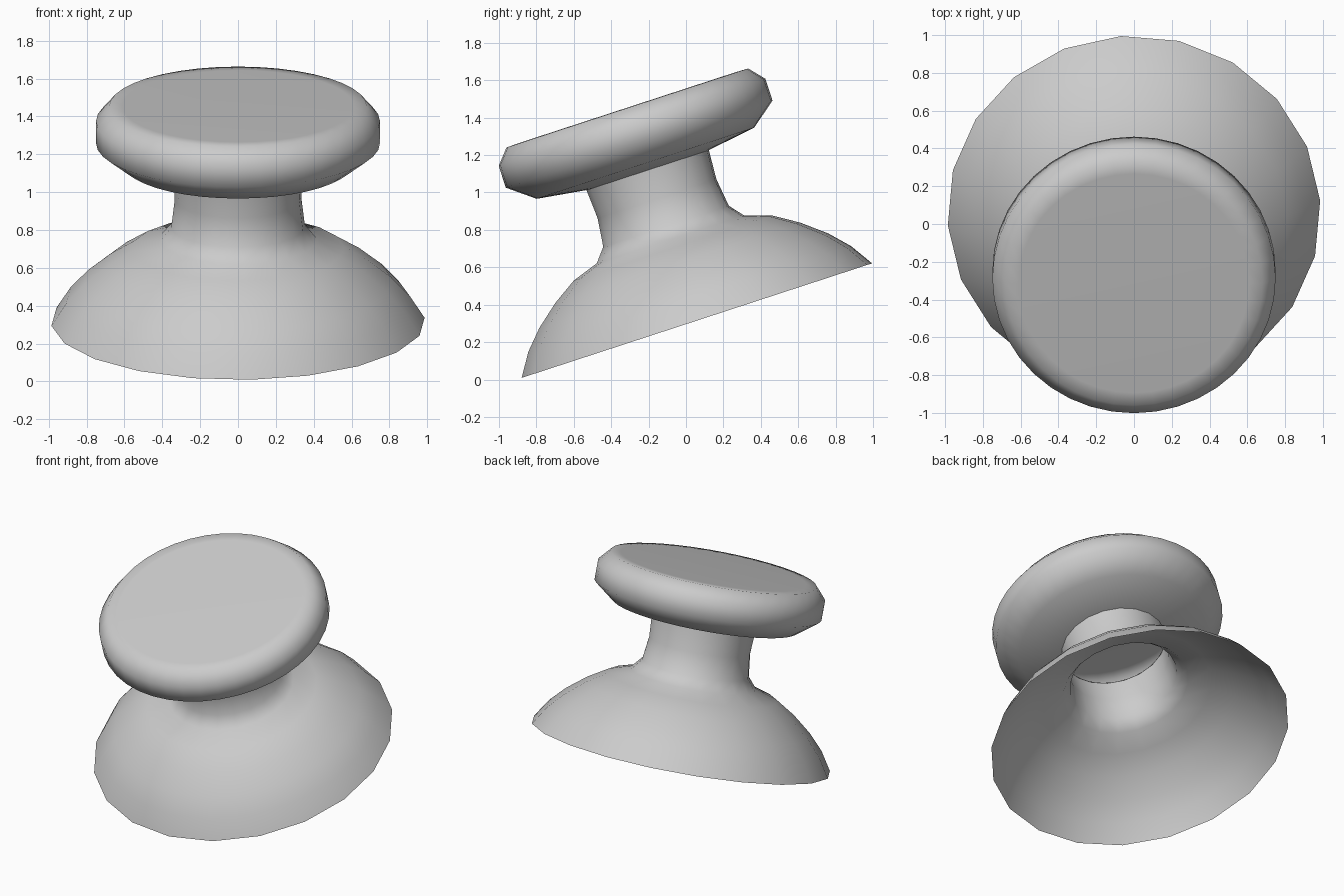
import bpy, bmesh, math
from mathutils import Matrix

if "Cube" in bpy.data.objects:
    bpy.data.objects.remove(bpy.data.objects["Cube"])

# shared tilted axis: origin at the centre of the open skirt rim
TILT = Matrix.Translation((0, 0.058, 0.315)) @ Matrix.Rotation(math.radians(18.1), 4, 'X')


def lathe(name, profile, sides, offset=0.0, cap_top=False):
    """Revolve (radius, height) points around the tilted axis."""
    bm = bmesh.new()
    rings = []
    for r, h in profile:
        ring = []
        for i in range(sides):
            a = math.radians(offset) + 2 * math.pi * i / sides
            ring.append(bm.verts.new((r * math.cos(a), r * math.sin(a), h)))
        rings.append(ring)
    for lo, hi in zip(rings, rings[1:]):
        for i in range(sides):
            j = (i + 1) % sides
            bm.faces.new((lo[i], lo[j], hi[j], hi[i]))
    if cap_top:
        bm.faces.new(rings[-1])
    bm.transform(TILT)
    mesh = bpy.data.meshes.new(name)
    bm.to_mesh(mesh)
    bm.free()
    obj = bpy.data.objects.new(name, mesh)
    bpy.context.collection.objects.link(obj)
    bpy.ops.object.select_all(action='DESELECT')
    obj.select_set(True)
    bpy.context.view_layer.objects.active = obj
    bpy.ops.object.shade_smooth_by_angle(angle=math.radians(62))
    return obj


# hollow domed skirt flowing into the neck
lathe("skirt_and_neck", [
    (0.988, 0.0), (0.91, 0.122), (0.815, 0.224), (0.69, 0.326), (0.56, 0.408),
    (0.415, 0.457), (0.354, 0.53), (0.335, 0.685), (0.345, 0.846)], 20, offset=4)

# hollow round knob with a flat top
lathe("knob", [
    (0.34, 0.846), (0.612, 0.885), (0.75, 0.993), (0.75, 1.115),
    (0.68, 1.196), (0.61, 1.198)], 40, cap_top=True)
